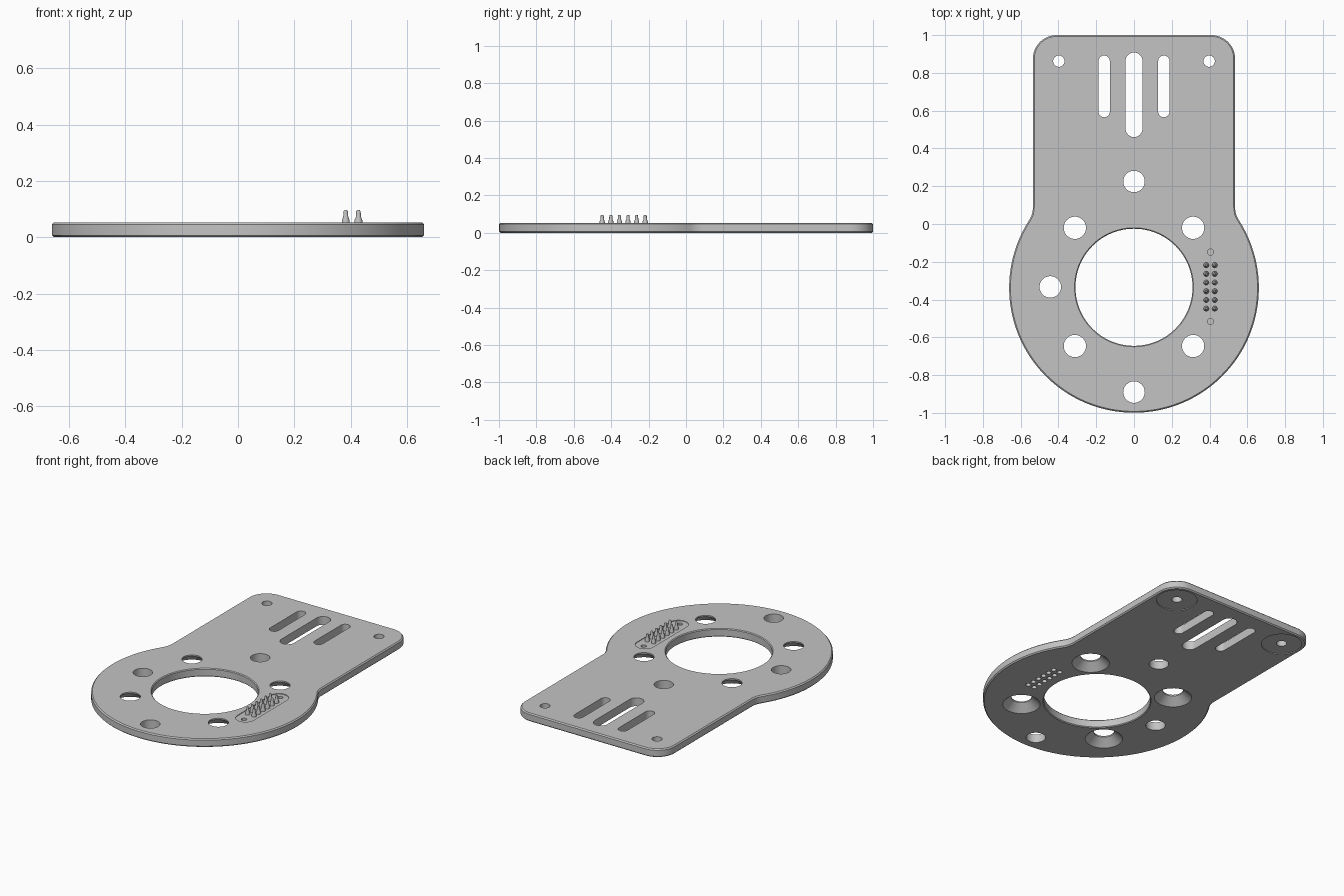
import bpy, bmesh, math
from mathutils import Vector

if "Cube" in bpy.data.objects:
    bpy.data.objects.remove(bpy.data.objects["Cube"], do_unlink=True)

T = 0.053            # plate thickness
CY = -0.338          # centre of the round end
R = 0.661            # radius of the round end
HALF_W = 0.535       # half width of the square end

grey = bpy.data.materials.new("light_grey")
grey.use_nodes = True
COLOUR = (0.55, 0.55, 0.55, 1)
grey.diffuse_color = COLOUR
grey.node_tree.nodes["Principled BSDF"].inputs["Base Color"].default_value = COLOUR


def finish(name, bm):
    bmesh.ops.recalc_face_normals(bm, faces=bm.faces)
    me = bpy.data.meshes.new(name)
    bm.to_mesh(me)
    bm.free()
    me.materials.append(grey)
    ob = bpy.data.objects.new(name, me)
    bpy.context.collection.objects.link(ob)
    return ob


def arc(cx, cy, r, a0, a1, n):
    return [(cx + r * math.cos(math.radians(a0 + (a1 - a0) * i / n)),
             cy + r * math.sin(math.radians(a0 + (a1 - a0) * i / n))) for i in range(n + 1)]


def prism(name, outline, z0, z1, chamfer=0):
    bm = bmesh.new()
    face = bm.faces.new([bm.verts.new((x, y, z0)) for x, y in outline])
    ext = bmesh.ops.extrude_face_region(bm, geom=[face])["geom"]
    bmesh.ops.translate(bm, vec=(0, 0, z1 - z0),
                        verts=[v for v in ext if isinstance(v, bmesh.types.BMVert)])
    if chamfer:
        rims = [e for e in bm.edges if abs(e.verts[0].co.z - e.verts[1].co.z) < 1e-6]
        bmesh.ops.bevel(bm, geom=rims, offset=chamfer, segments=1, affect='EDGES')
    return finish(name, bm)


def lathe(name, x, y, profile, n=32):
    """Closed solid of revolution from (radius, z) pairs."""
    bm = bmesh.new()
    rings = [[bm.verts.new((x + r * math.cos(2 * math.pi * i / n),
                            y + r * math.sin(2 * math.pi * i / n), z)) for i in range(n)]
             for r, z in profile]
    for a, b in zip(rings, rings[1:]):
        for i in range(n):
            j = (i + 1) % n
            bm.faces.new((a[i], a[j], b[j], b[i]))
    bm.faces.new(rings[0])
    bm.faces.new(rings[-1])
    return finish(name, bm)


def slot(name, x, y0, y1, r, z0, z1):
    return prism(name, arc(x, y1 - r, r, 0, 180, 16) + arc(x, y0 + r, r, 180, 360, 16), z0, z1)


# Plate outline: right half, then mirrored; round end, shoulder fillet, rounded corner
FIL = 0.125
fy = CY + math.sqrt((R + FIL) ** 2 - (HALF_W + FIL) ** 2)
ang = math.degrees(math.atan2(fy - CY, HALF_W + FIL))
half = arc(0, CY, R, -90, ang, 60)
half += arc(HALF_W + FIL, fy, FIL, 180 + ang, 180, 8)[1:]
half += arc(HALF_W - 0.125, 1 - 0.125, 0.125, 0, 90, 12)
plate = prism("plate", half + [(-x, y) for x, y in reversed(half[1:])], 0, T, 0.007)

LO, HI = -0.05, T + 0.05
cutters = []

# Central bore with chamfered rims
c = 0.005
cutters.append(lathe("bore_cutter", 0, CY + 0.003,
                     [(0.31 + c + 0.02, -0.02), (0.31, c), (0.31, T - c),
                      (0.31 + c + 0.02, T + 0.02)], 96))

# Plain bolt holes
for x, y in ((0, 0.225), (-0.443, -0.333), (0, -0.89)):
    cutters.append(lathe("bolt_hole_cutter", x, y, [(0.057, LO), (0.057, HI)]))

for s in (-1, 1):
    # Bolt holes countersunk from below
    for y in (-0.02, -0.646):
        cutters.append(lathe("countersink_cutter", s * 0.313, y,
                             [(0.13, -0.02), (0.109, 0), (0.059, 0.045), (0.059, HI)], 40))
    # Corner holes with shallow round recesses underneath
    cutters.append(lathe("corner_hole_cutter", s * 0.398, 0.862,
                         [(0.118, LO), (0.118, 0.005), (0.03, 0.005), (0.03, HI)], 40))
    # Outer slots
    cutters.append(slot("side_slot_cutter", s * 0.158, 0.565, 0.892, 0.03, LO, HI))
cutters.append(slot("middle_slot_cutter", 0, 0.46, 0.908, 0.045, LO, HI))

# Connector pocket with its two screw holes
PX, PY = 0.405, -0.333
cutters.append(slot("pocket_cutter", PX, PY - 0.227, PY + 0.227, 0.058, T - 0.004, HI))
for s in (-1, 1):
    cutters.append(lathe("screw_hole_cutter", PX, PY + s * 0.184,
                         [(0.016, T - 0.03), (0.016, HI)], 20))

# Connector pins and the blind holes below them
pin_spots = [(PX + s * 0.0225, PY + (i - 2.5) * 0.046) for s in (-1, 1) for i in range(6)]
pins = []
for x, y in pin_spots:
    cutters.append(lathe("pin_hole_cutter", x, y, [(0.015, LO), (0.015, 0.033)], 16))
    pins.append(lathe("connector_pin", x, y,
                      [(0.014, 0.042), (0.014, 0.06), (0.009, 0.072), (0.008, 0.092),
                       (0.005, 0.096)], 16))

# Cut everything out of the plate
bpy.context.view_layer.objects.active = plate
for cutter in cutters:
    cutter.hide_render = True
    mod = plate.modifiers.new("cut", 'BOOLEAN')
    mod.operation = 'DIFFERENCE'
    mod.solver = 'EXACT'
    mod.object = cutter
    bpy.ops.object.modifier_apply(modifier=mod.name)
    bpy.data.objects.remove(cutter, do_unlink=True)

# Smooth round walls, sharp rims
bpy.ops.object.select_all(action='DESELECT')
for ob in [plate] + pins:
    ob.select_set(True)
bpy.ops.object.shade_smooth_by_angle(angle=math.radians(30))
